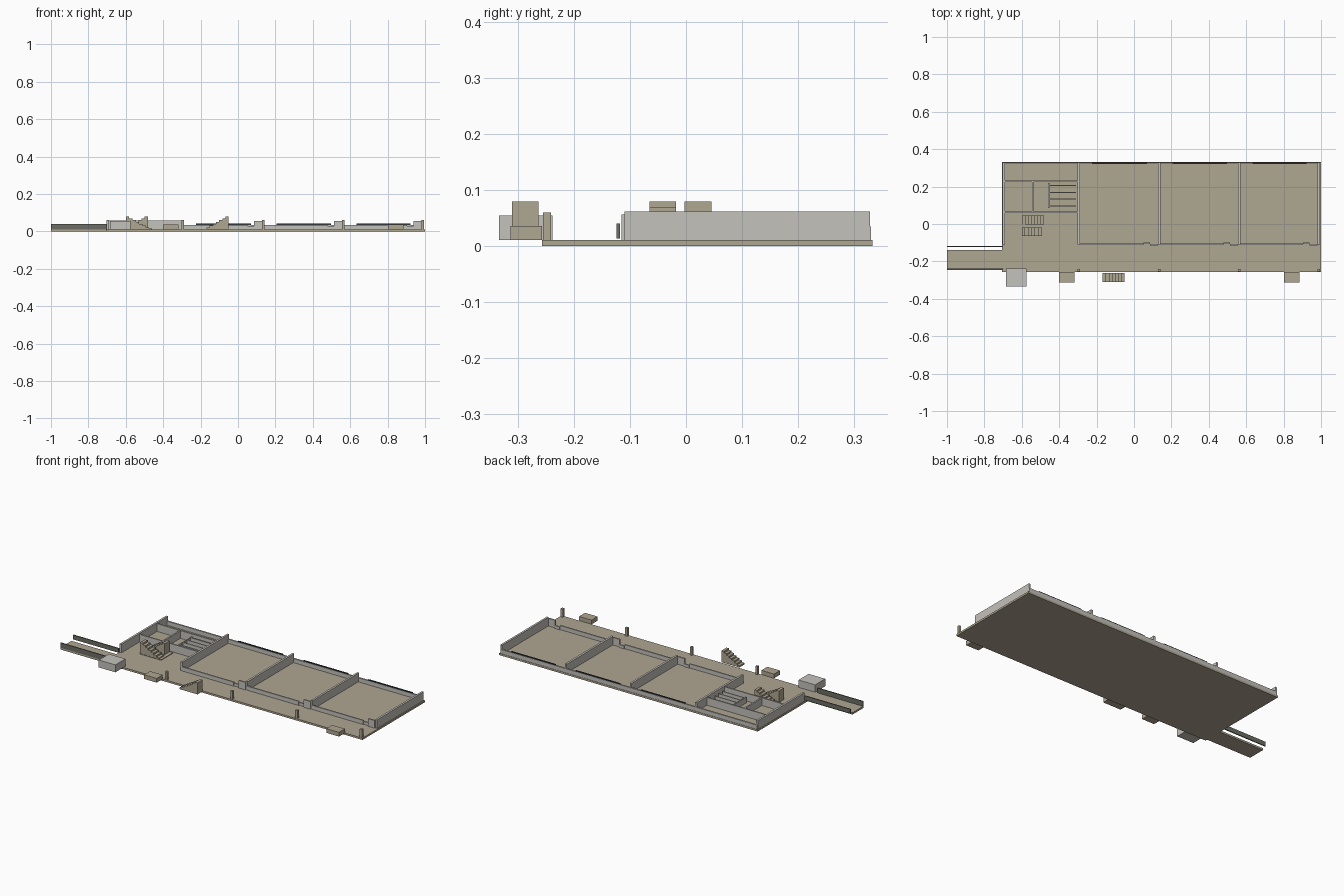
import bpy
import bmesh

cube = bpy.data.objects.get("Cube")
if cube:
    bpy.data.objects.remove(cube, do_unlink=True)


def material(name, rgb):
    m = bpy.data.materials.new(name)
    m.use_nodes = True
    m.diffuse_color = (*rgb, 1)
    m.node_tree.nodes["Principled BSDF"].inputs["Base Color"].default_value = (*rgb, 1)
    return m


TAN = material("tan concrete", (0.43, 0.385, 0.29))
GREY = material("light grey wall", (0.56, 0.54, 0.5))
RAIL = material("dark rail", (0.15, 0.155, 0.13))
GLASS = material("dark glass", (0.035, 0.04, 0.045))


def finish(name, bm, mat):
    bmesh.ops.recalc_face_normals(bm, faces=bm.faces)
    me = bpy.data.meshes.new(name)
    bm.to_mesh(me)
    bm.free()
    me.materials.append(mat)
    ob = bpy.data.objects.new(name, me)
    bpy.context.collection.objects.link(ob)
    return ob


def box(name, mat, xs, ys, zs):
    bm = bmesh.new()
    bmesh.ops.create_cube(bm, size=1)
    for v in bm.verts:
        for i, (lo, hi) in enumerate((xs, ys, zs)):
            v.co[i] = lo if v.co[i] < 0 else hi
    return finish(name, bm, mat)


def stairs(name, x_low, x_high, ys, z0, z1, steps=7):
    """Solid stepped flight, extruded along y."""
    bm = bmesh.new()
    run, rise = (x_high - x_low) / steps, (z1 - z0) / steps
    pts = [(x_low, z0)]
    for i in range(steps):
        pts += [(x_low + i * run, z0 + (i + 1) * rise),
                (x_low + (i + 1) * run, z0 + (i + 1) * rise)]
    pts.append((x_high, z0))
    face = bm.faces.new([bm.verts.new((x, ys[0], z)) for x, z in pts])
    ext = bmesh.ops.extrude_face_region(bm, geom=[face])
    for v in ext["geom"]:
        if isinstance(v, bmesh.types.BMVert):
            v.co.y = ys[1]
    return finish(name, bm, TAN)


F = 0.011      # floor level
TALL = 0.062   # cross wall height
LOW = 0.035    # sill height

# Floor and side walkway
box("floor_slab", TAN, (-0.705, 1), (-0.257, 0.332), (0, F))
box("walkway", TAN, (-1, -0.705), (-0.245, -0.14), (0, F))
box("walkway_rail_front", RAIL, (-1, -0.7), (-0.245, -0.239), (F, 0.04))
box("walkway_rail_back", RAIL, (-1, -0.7), (-0.124, -0.118), (0.014, 0.04))

# Tall cross walls, with a front post in line with all but the first
cross = (-0.697, -0.295, 0.135, 0.563, 0.988)
for i, x in enumerate(cross):
    box(f"cross_wall_{i}", GREY, (x - 0.006, x + 0.006), (-0.11, 0.328), (F, TALL))
    if i:
        box(f"front_post_{i}", TAN, (x - 0.007, x + 0.007), (-0.255, -0.241), (F, 0.06))

# Back wall
box("back_wall", GREY, (-0.7, 0.993), (0.32, 0.33), (F, LOW))

# Three rooms: front sill wall, door pier, door sill and back window strip
for i, (a, b) in enumerate(zip(cross[1:], cross[2:])):
    box(f"front_sill_wall_{i}", GREY, (a + 0.006, b - 0.085), (-0.112, -0.104), (F, LOW))
    box(f"door_sill_{i}", GREY, (b - 0.085, b - 0.05), (-0.108, -0.1), (F, 0.028))
    box(f"door_pier_{i}", GREY, (b - 0.05, b - 0.006), (-0.115, -0.106), (F, 0.056))
    box(f"back_window_{i}", GLASS, (a + 0.07, b - 0.065), (0.322, 0.328), (LOW, 0.041))

# Washroom walls and cubicles
box("washroom_front_wall", GREY, (-0.69, -0.301), (0.058, 0.066), (F, 0.057))
box("washroom_back_wall", GREY, (-0.69, -0.301), (0.224, 0.232), (F, 0.057))
box("washroom_middle_wall", GREY, (-0.546, -0.537), (0.066, 0.224), (F, 0.055))
box("cubicle_front_wall", GREY, (-0.459, -0.453), (0.085, 0.218), (F, 0.045))
for i in range(4):
    y = 0.097 + i * 0.036
    box(f"cubicle_partition_{i}", GREY, (-0.453, -0.31), (y - 0.003, y + 0.003), (F, 0.045))

# Indoor double staircase and outdoor stair
box("stair_landing", TAN, (-0.6, -0.46), (-0.066, 0.046), (F, 0.015))
stairs("stair_flight_front", -0.475, -0.6, (-0.065, -0.018), F, 0.08)
stairs("stair_flight_back", -0.6, -0.482, (-0.003, 0.045), F, 0.08)
stairs("outdoor_stair", -0.168, -0.05, (-0.31, -0.263), F, 0.08)

# Blocks along the front edge
box("entrance_block", GREY, (-0.685, -0.575), (-0.333, -0.238), (F, 0.055))
for side, x in (("right", -0.4), ("left", 0.802)):
    box(f"entry_step_{side}", TAN, (x, x + 0.083), (-0.313, -0.257), (F, 0.036))
